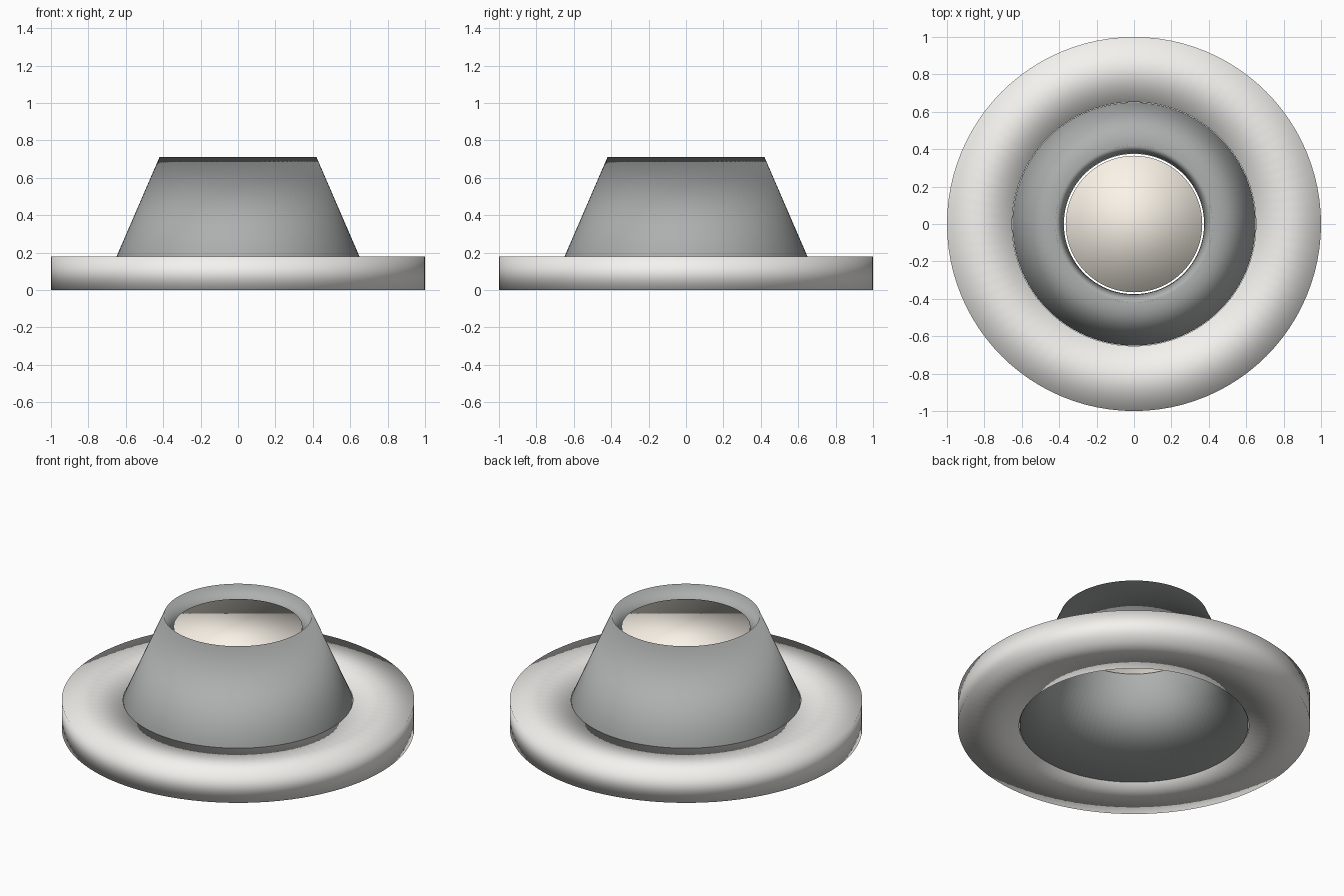
import bpy
import bmesh
import math

if "Cube" in bpy.data.objects:
    bpy.data.objects.remove(bpy.data.objects["Cube"])

SEGMENTS = 96


def material(name, rgb):
    mat = bpy.data.materials.new(name)
    mat.diffuse_color = (*rgb, 1.0)
    mat.use_nodes = True
    mat.node_tree.nodes["Principled BSDF"].inputs["Base Color"].default_value = mat.diffuse_color
    return mat


def finish(name, bm, mat):
    bmesh.ops.recalc_face_normals(bm, faces=bm.faces)
    for face in bm.faces:
        face.smooth = True
    mesh = bpy.data.meshes.new(name)
    bm.to_mesh(mesh)
    bm.free()
    mesh.materials.append(mat)
    obj = bpy.data.objects.new(name, mesh)
    bpy.context.collection.objects.link(obj)
    return obj


def lathe(name, profile, mat):
    """Revolve a closed (radius, height) profile about z."""
    bm = bmesh.new()
    rings = []
    for i in range(SEGMENTS):
        a = 2 * math.pi * i / SEGMENTS
        rings.append([bm.verts.new((r * math.cos(a), r * math.sin(a), z))
                      for r, z in profile])
    n = len(profile)
    for i in range(SEGMENTS):
        here, after = rings[i], rings[(i + 1) % SEGMENTS]
        for k in range(n):
            m = (k + 1) % n
            bm.faces.new((here[k], after[k], after[m], here[m]))
    return finish(name, bm, mat)


white = material("trim_white", (0.90, 0.89, 0.86))
grey = material("baffle_grey", (0.42, 0.43, 0.43))
cream = material("lens_cream", (0.96, 0.90, 0.81))

# Flat trim flange
lathe("trim_ring", [(0.652, 0), (1, 0), (1, 0.18), (0.652, 0.18)], white)

# Conical baffle: outer cone, sharp top lip, and inner reflector cone
lathe("cone_baffle", [(0.648, 0.005), (0.65, 0.178), (0.42, 0.71),
                      (0.375, 0.55)], grey)

# Lens disc floating in the top opening
bm = bmesh.new()
bmesh.ops.create_cone(bm, cap_ends=True, segments=SEGMENTS,
                      radius1=0.365, radius2=0.365, depth=0.09)
bmesh.ops.translate(bm, verts=bm.verts, vec=(0, 0, 0.595))
finish("lens_disc", bm, cream)
